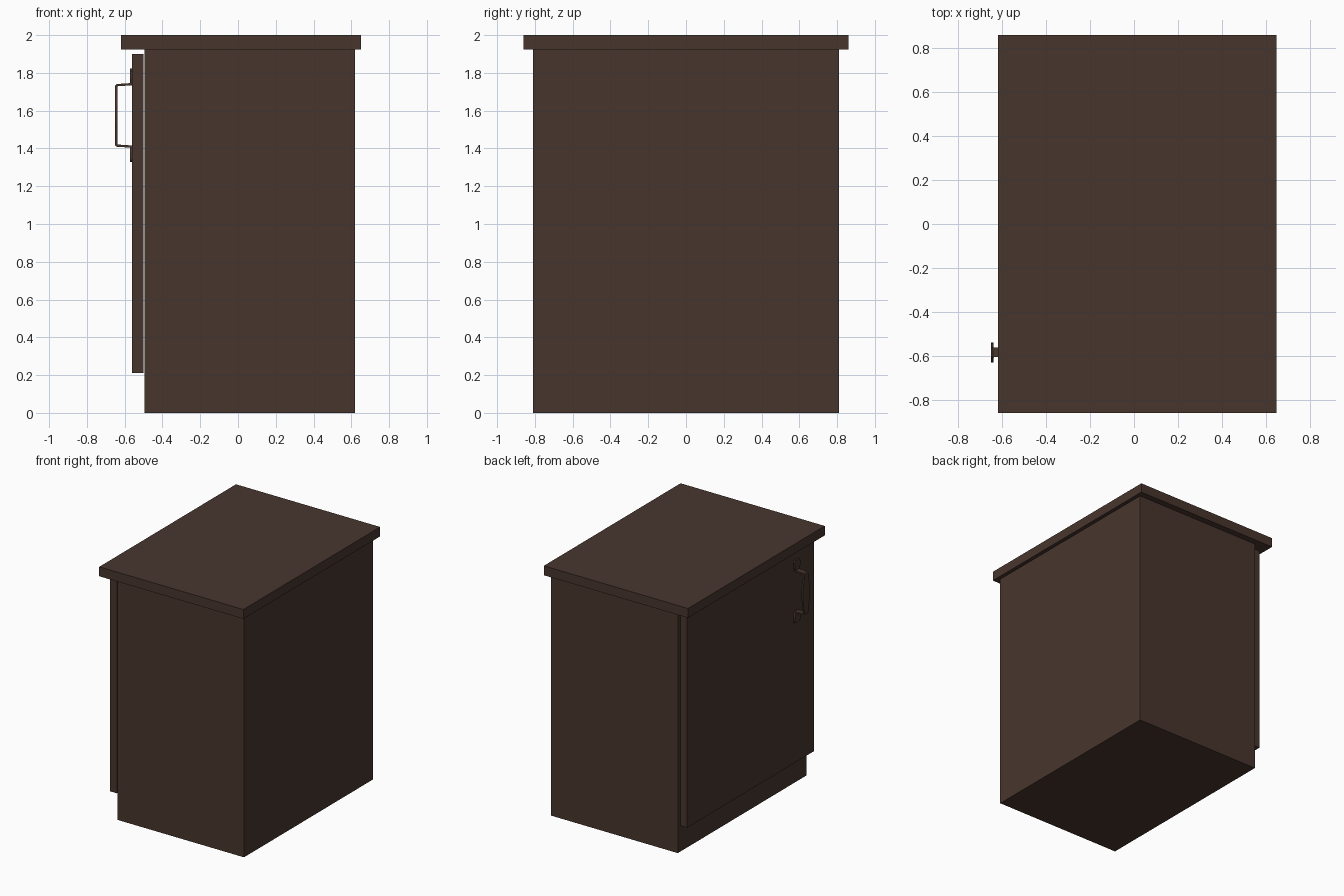
import bpy, bmesh
from mathutils import Vector

if "Cube" in bpy.data.objects:
    bpy.data.objects.remove(bpy.data.objects["Cube"])

wood = bpy.data.materials.new("dark brown wood")
wood.diffuse_color = (0.064, 0.036, 0.027, 1)
wood.use_nodes = True
wood.node_tree.nodes["Principled BSDF"].inputs["Base Color"].default_value = wood.diffuse_color


def finish(name, bm):
    bmesh.ops.recalc_face_normals(bm, faces=bm.faces)
    mesh = bpy.data.meshes.new(name)
    bm.to_mesh(mesh)
    bm.free()
    mesh.materials.append(wood)
    obj = bpy.data.objects.new(name, mesh)
    bpy.context.collection.objects.link(obj)
    return obj


def box(name, lo, hi):
    lo, hi = Vector(lo), Vector(hi)
    bm = bmesh.new()
    bmesh.ops.create_cube(bm, size=1)
    for v in bm.verts:
        v.co = Vector(v.co[i] * (hi[i] - lo[i]) + (lo[i] + hi[i]) / 2 for i in range(3))
    return finish(name, bm)


# cabinet carcass, overhanging worktop and door with a toe space below
box("cabinet_body", (-0.495, -0.81, 0), (0.62, 0.81, 1.925))
box("worktop", (-0.62, -0.86, 1.925), (0.65, 0.86, 2))
box("door", (-0.56, -0.81, 0.21), (-0.50, 0.785, 1.90))

# bent strap handle: half path as (x, z offset from middle, half width)
half = [(-0.567, 0.247, 0.026), (-0.567, 0.235, 0.036), (-0.567, 0.195, 0.034),
        (-0.567, 0.165, 0.022), (-0.640, 0.160, 0.022), (-0.645, 0.155, 0.023),
        (-0.645, 0.100, 0.032), (-0.645, 0.050, 0.042)]
path = half + [(-0.645, 0, 0.045)] + [(x, -z, w) for x, z, w in reversed(half)]
cy, cz, t = -0.585, 1.575, 0.006
bm = bmesh.new()
rings = []
for i, (x, z, w) in enumerate(path):
    here = Vector((x, 0, z))
    a = path[max(i - 1, 0)]
    b = path[min(i + 1, len(path) - 1)]
    d1 = (here - Vector((a[0], 0, a[1]))).normalized()
    d2 = (Vector((b[0], 0, b[1])) - here).normalized()
    d = (d1 + d2).normalized()
    n = Vector((d.z, 0, -d.x))
    # mitre so the strap keeps its thickness round the bends
    s = t / max(0.5, d.dot(d2 if d2.length else d1))
    c = Vector((x, cy, cz + z))
    rings.append([bm.verts.new(c + n * s * k + Vector((0, w * j, 0)))
                  for k, j in ((1, 1), (1, -1), (-1, -1), (-1, 1))])
for r, q in zip(rings, rings[1:]):
    for k in range(4):
        bm.faces.new((r[k], r[(k + 1) % 4], q[(k + 1) % 4], q[k]))
bm.faces.new(rings[0])
bm.faces.new(rings[-1])
finish("door_handle", bm)
